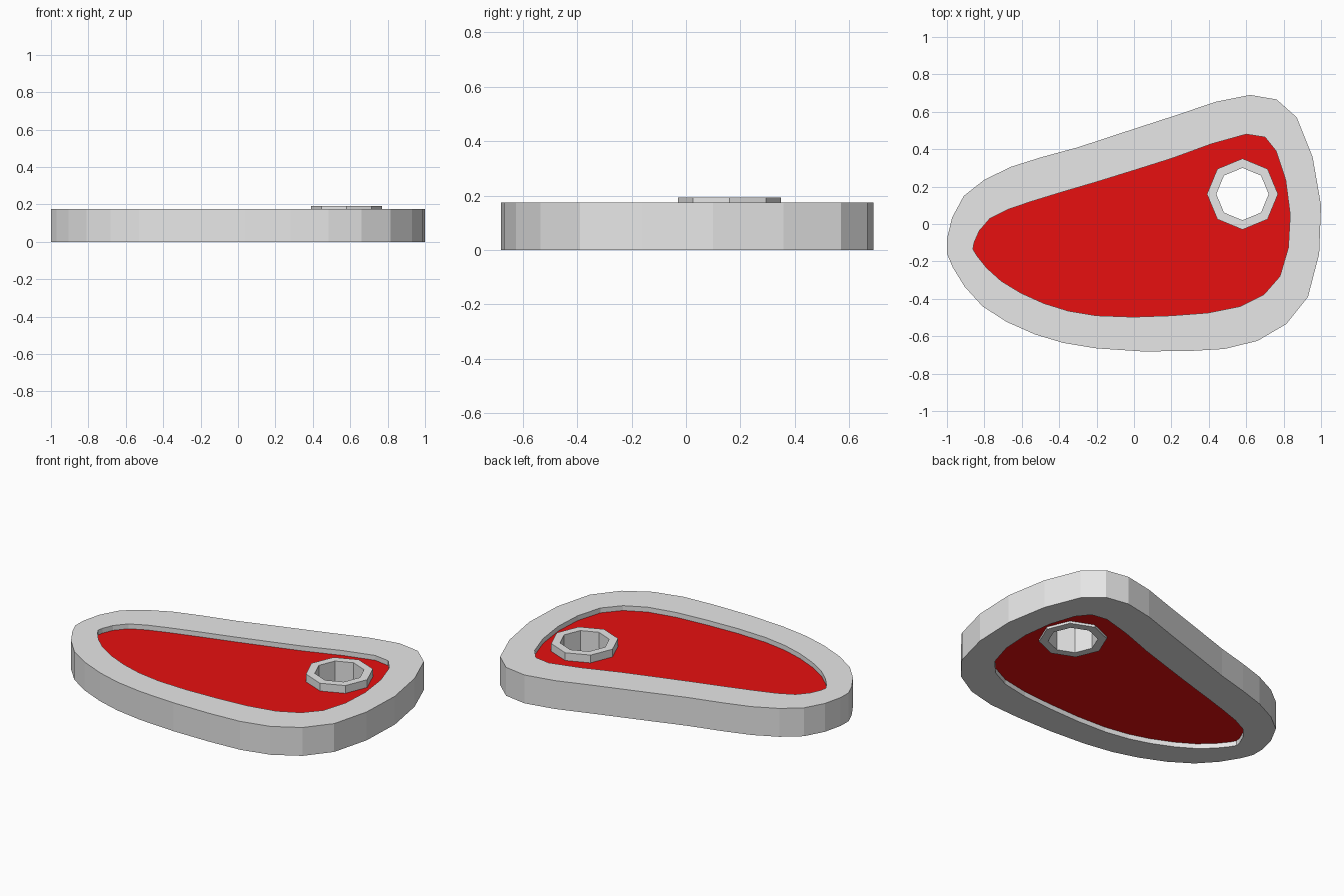
import bpy
from math import cos, sin, tau
from mathutils import Vector

default_cube = bpy.data.objects.get("Cube")
if default_cube:
    bpy.data.objects.remove(default_cube, do_unlink=True)


def make_material(name, colour):
    material = bpy.data.materials.new(name)
    material.use_nodes = True
    material.diffuse_color = colour
    material.node_tree.nodes["Principled BSDF"].inputs["Base Color"].default_value = colour
    return material


def rounded(controls):
    """Closed outline with one smooth in-between point per control span."""
    points = [Vector(c) for c in controls]
    count = len(points)
    outline = []
    for i in range(count):
        before, start = points[i - 1], points[i]
        end, after = points[(i + 1) % count], points[(i + 2) % count]
        outline += [start, (9 * (start + end) - before - after) / 16]
    return outline


def octagon(centre, radius):
    return [Vector((centre[0] + radius * cos(tau * i / 8),
                    centre[1] + radius * sin(tau * i / 8))) for i in range(8)]


def holed_slab(name, outer, inner, bottom, top, material):
    """Flat slab between two heights, with the inner outline cut right through."""
    curve = bpy.data.curves.new(name + "_profile", "CURVE")
    curve.dimensions = "2D"
    curve.fill_mode = "BOTH"
    curve.extrude = (top - bottom) / 2
    for outline in (outer, inner):
        spline = curve.splines.new("POLY")
        spline.points.add(len(outline) - 1)
        for point, position in zip(spline.points, outline):
            point.co = (position.x, position.y, 0, 1)
        spline.use_cyclic_u = True
        spline.use_smooth = False
    profile = bpy.data.objects.new(name + "_profile", curve)
    bpy.context.collection.objects.link(profile)
    graph = bpy.context.evaluated_depsgraph_get()
    mesh = bpy.data.meshes.new_from_object(profile.evaluated_get(graph))
    bpy.data.objects.remove(profile, do_unlink=True)
    bpy.data.curves.remove(curve)

    mesh.name = name
    mesh.materials.clear()
    mesh.materials.append(material)
    mesh.shade_flat()
    slab = bpy.data.objects.new(name, mesh)
    slab.location.z = (top + bottom) / 2
    bpy.context.collection.objects.link(slab)
    return slab


pale_grey = make_material("pale grey", (0.8, 0.8, 0.8, 1))
meat_red = make_material("meat red", (0.8, 0.005, 0.005, 1))

# Outlines of the fat rim and of the meat inside it
rim_outline = rounded([
    (-1, -.08), (-.91, .15), (-.66, .305), (-.3, .41), (.22, .58),
    (.62, .69), (.87, .57), (1, .1), (.93, -.39), (.66, -.625),
    (.28, -.68), (-.2, -.665), (-.53, -.59), (-.81, -.44), (-.97, -.23)])
meat_outline = rounded([
    (-.855, -.1), (-.77, .03), (-.55, .12), (-.2, .225), (.2, .35),
    (.6, .48), (.76, .39), (.835, .05), (.78, -.28), (.57, -.44),
    (.2, -.49), (-.2, -.49), (-.48, -.425), (-.71, -.305), (-.84, -.17)])
bone_centre = (.58, .16)

# Thick rim, recessed meat, and the hollow bone standing proud of it
holed_slab("fat_rim", rim_outline, meat_outline, 0, .175, pale_grey)
holed_slab("meat", meat_outline, octagon(bone_centre, .16), .03, .145, meat_red)
holed_slab("bone_ring", octagon(bone_centre, .19), octagon(bone_centre, .14),
           .015, .193, pale_grey)
